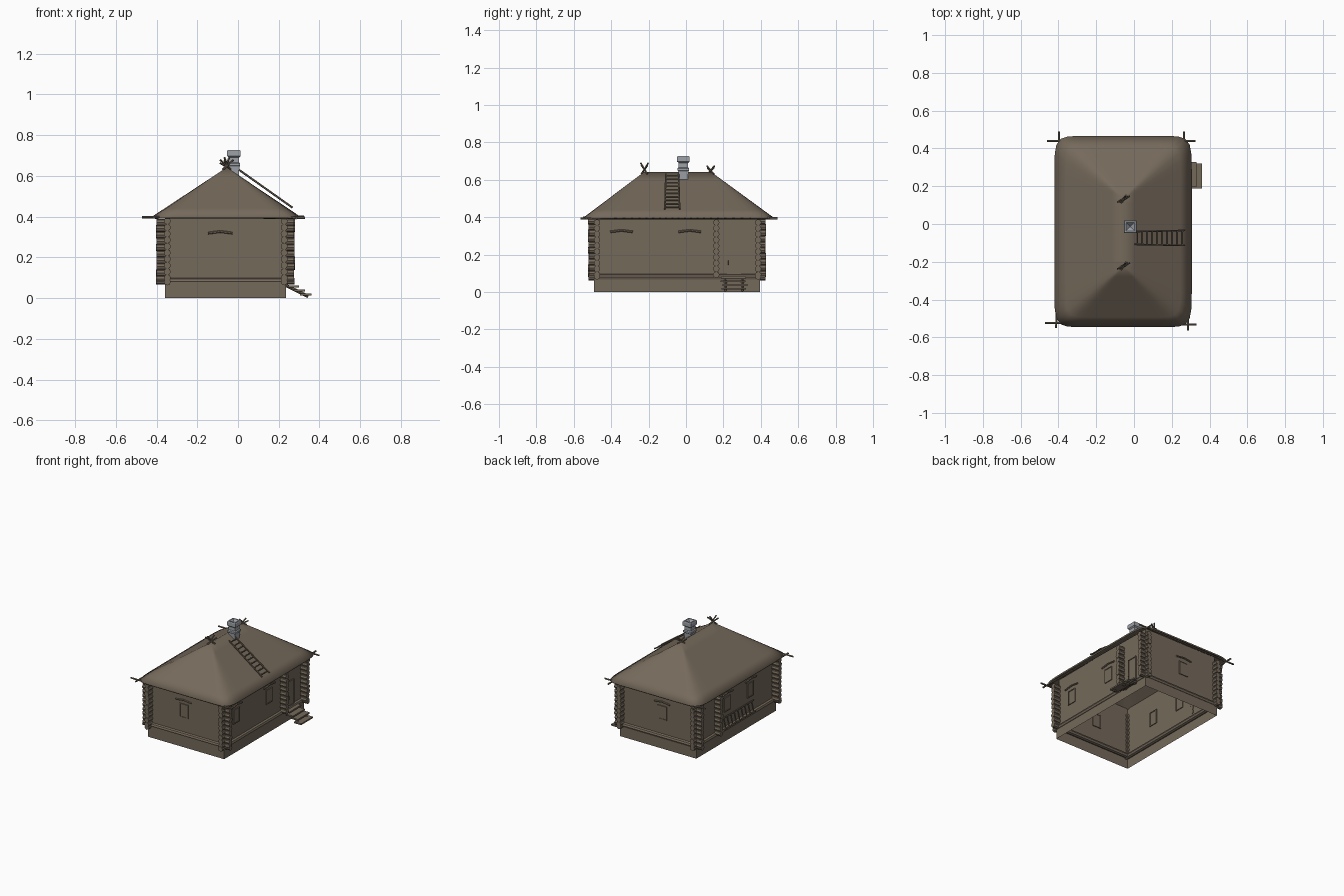
import bpy, bmesh, math, random
from mathutils import Vector

if "Cube" in bpy.data.objects:
    bpy.data.objects.remove(bpy.data.objects["Cube"])
random.seed(4)

def material(name, rgb):
    m = bpy.data.materials.new(name)
    m.diffuse_color = (*rgb, 1)
    m.use_nodes = True
    m.node_tree.nodes["Principled BSDF"].inputs["Base Color"].default_value = m.diffuse_color
    return m

WOOD = material("weathered brown", (0.178, 0.142, 0.104))
STONE = material("chimney grey", (0.34, 0.36, 0.39))

def finish(bm, name, mat=WOOD, smooth=False, recalc=True):
    if recalc:
        bmesh.ops.recalc_face_normals(bm, faces=bm.faces)
    me = bpy.data.meshes.new(name)
    bm.to_mesh(me)
    bm.free()
    me.materials.append(mat)
    for p in me.polygons:
        p.use_smooth = smooth
    ob = bpy.data.objects.new(name, me)
    bpy.context.collection.objects.link(ob)
    return ob

def add_box(bm, lo, hi):
    vs = bmesh.ops.create_cube(bm, size=1)["verts"]
    for v in vs:
        v.co = Vector([(a + b) / 2 + c * (b - a) for a, b, c in zip(lo, hi, v.co)])

def add_pole(bm, a, b, r=0.005, sides=6, r2=None):
    a, b = Vector(a), Vector(b)
    d = b - a
    vs = bmesh.ops.create_cone(bm, cap_ends=True, segments=sides, radius1=r,
                               radius2=r if r2 is None else r2, depth=d.length)["verts"]
    q = d.to_track_quat('Z', 'Y')
    for v in vs:
        v.co = q @ v.co + (a + b) / 2

def shell(name, x0, x1, y0, y1, z0, z1):
    """Open rectangular tube, without floor or ceiling."""
    bm = bmesh.new()
    pts = [(x0, y0), (x1, y0), (x1, y1), (x0, y1)]
    rings = [[bm.verts.new((x, y, z)) for x, y in pts] for z in (z0, z1)]
    for i in range(4):
        j = (i + 1) % 4
        bm.faces.new((rings[0][i], rings[0][j], rings[1][j], rings[1][i]))
    return finish(bm, name)

X0, X1, Y0, Y1 = -0.347, 0.227, -0.476, 0.386      # wall planes

# foundation and walls
shell("foundation", X0 - 0.011, X1 + 0.009, Y0 - 0.015, Y1 + 0.01, 0, 0.082)
shell("walls", X0, X1, Y0, Y1, 0.07, 0.43)

# bottom sill log around the walls
bm = bmesh.new()
for y in (Y0, Y1):
    add_pole(bm, (X0 - 0.055, y, 0.083), (X1 + 0.05, y, 0.083), 0.017, 8)
for x in (X0, X1):
    add_pole(bm, (x, Y0 - 0.045, 0.08), (x, Y1 + 0.04, 0.08), 0.017, 8)
finish(bm, "sill_logs")

# crossing log ends at the corners and at the inner wall
bm = bmesh.new()
n = 10
pitch = 0.31 / n
for i in range(n):
    z = 0.093 + pitch * i
    j = lambda: random.uniform(-0.003, 0.003)
    r = pitch * 0.56
    for y in (Y0, Y1):
        add_pole(bm, (X0 - 0.053 + j(), y, z), (X0 + 0.004, y, z), r, 8)
        add_pole(bm, (X1 - 0.004, y, z), (X1 + 0.05 + j(), y, z), r, 8)
    for x in (X0, X1):
        add_pole(bm, (x, Y0 - 0.045 + j(), z + 0.006), (x, Y0 + 0.004, z + 0.006), r, 8)
        add_pole(bm, (x, Y1 - 0.004, z + 0.006), (x, Y1 + 0.04 + j(), z + 0.006), r, 8)
    add_pole(bm, (X0 - 0.045 + j(), 0.162, z), (X0 + 0.004, 0.162, z), r, 8)
    add_pole(bm, (X1 - 0.004, 0.162, z), (X1 + 0.045 + j(), 0.162, z), r, 8)
finish(bm, "log_ends")

# windows: pane, frame and peaked lintel; axis is the wall normal direction
def opening(name, axis, side, c, z0, z1, w, lintel=True):
    bm = bmesh.new()
    plane = {(0, -1): X0, (0, 1): X1, (1, -1): Y0, (1, 1): Y1}[(axis, side)]
    def plate(u0, u1, a, b, t):
        d0, d1 = plane - t, plane + t
        if axis == 0:
            add_box(bm, (d0, u0, a), (d1, u1, b))
        else:
            add_box(bm, (u0, d0, a), (u1, d1, b))
    h, f = w / 2, 0.006
    plate(c - h, c + h, z0, z1, 0.003)
    for s in (-1, 1):
        plate(*sorted((c + s * h, c + s * (h - f))), z0, z1, 0.006)
    plate(c - h, c + h, z0, z0 + f, 0.006)
    plate(c - h, c + h, z1 - f, z1, 0.006)
    if lintel:
        d = plane + side * 0.006
        for s in (-1, 1):
            a, b = (c, d, z1 + 0.03), (c + s * 0.06, d, z1 + 0.022)
            if axis == 0:
                a, b = (d, c, z1 + 0.03), (d, c + s * 0.06, z1 + 0.022)
            add_pole(bm, a, b, 0.006)
    finish(bm, name)

for side, ys in ((1, (-0.345, 0.02)), (-1, (-0.22, 0.04))):
    for y in ys:
        opening("side_window", 0, side, y, 0.2, 0.3, 0.068)
for side in (-1, 1):
    opening("end_window", 1, side, -0.087, 0.2, 0.297, 0.068)
opening("door", 0, 1, 0.257, 0.09, 0.267, 0.076, lintel=False)
bm = bmesh.new()
add_pole(bm, (X1 + 0.01, 0.228, 0.145), (X1 + 0.01, 0.228, 0.17), 0.003)
finish(bm, "door_handle")

# hipped thatch roof: rounded rectangle eave lofted up to the ridge line
CX, CY, HX, HY = -0.058, -0.04, 0.364, 0.506
RX, RY0, RY1, RZ = -0.055, -0.225, 0.135, 0.642
bm = bmesh.new()
N, rings = 96, []
for k in range(7):
    t = k / 6
    ring = []
    for i in range(N):
        a = 2 * math.pi * (i + 0.5) / N
        c, s = math.cos(a), math.sin(a)
        q = (abs(c) ** 12 + abs(s) ** 12) ** (-1 / 12)
        x, y = CX + HX * c * q, CY + HY * s * q
        ry = min(max(y, RY0), RY1)
        ring.append(bm.verts.new((x + (RX - x) * t, y + (ry - y) * t, 0.4 + (RZ - 0.4) * t)))
    rings.append(ring)
for lo, hi in zip(rings, rings[1:]):
    for i in range(N):
        j = (i + 1) % N
        bm.faces.new((lo[i], lo[j], hi[j], hi[i]))
bmesh.ops.remove_doubles(bm, verts=bm.verts, dist=0.0005)
roof = finish(bm, "roof", smooth=True, recalc=True)
sol = roof.modifiers.new("thickness", 'SOLIDIFY')
sol.thickness = 0.01
sol.offset = -1

# eave poles sticking out beyond the roof corners
bm = bmesh.new()
add_pole(bm, (-0.46, 0.44, 0.396), (0.325, 0.44, 0.4), 0.006)
add_pole(bm, (-0.47, -0.523, 0.398), (0.33, -0.532, 0.395), 0.006)
add_pole(bm, (-0.412, -0.55, 0.397), (-0.396, 0.49, 0.393), 0.006)
add_pole(bm, (0.286, -0.565, 0.393), (0.264, 0.49, 0.395), 0.006)
finish(bm, "eave_poles")

# crossed sticks at both ridge ends
bm = bmesh.new()
for y, h in ((-0.222, 0.69), (0.132, 0.675)):
    for s in (-1, 1):
        add_pole(bm, (RX - s * 0.032, y - s * 0.016, h - 0.012),
                 (RX + s * 0.02, y + s * 0.016, 0.632), 0.005)
        add_pole(bm, (RX + s * 0.012, y + s * 0.02, h),
                 (RX - s * 0.012, y - s * 0.014, 0.632), 0.005)
finish(bm, "ridge_sticks")

# ladders: two rails and rungs between them
def ladder(name, a0, a1, b0, b1, n, skew=0.0):
    bm = bmesh.new()
    a0, a1, b0, b1 = map(Vector, (a0, a1, b0, b1))
    add_pole(bm, a0, a1, 0.005)
    add_pole(bm, b0, b1, 0.005)
    for i in range(n):
        t = (i + 0.5) / n
        add_pole(bm, a0.lerp(a1, t), b0.lerp(b1, min(1, t + skew)), 0.004)
    finish(bm, name)

ladder("roof_ladder", (0.005, -0.04, 0.63), (0.268, -0.034, 0.444),
       (0.005, -0.108, 0.63), (0.268, -0.113, 0.444), 10)
ladder("wall_ladder", (X0 - 0.028, -0.24, 0.1), (X0 - 0.028, 0.11, 0.1),
       (X0 - 0.012, -0.24, 0.17), (X0 - 0.012, 0.11, 0.17), 9)

# stacked square chimney with a hollow top
bm = bmesh.new()
profile = [(0.024, 0.6), (0.027, 0.645), (0.031, 0.65), (0.031, 0.662), (0.025, 0.667),
           (0.025, 0.69), (0.033, 0.697), (0.033, 0.722), (0.030, 0.727), (0.022, 0.727),
           (0.002, 0.705)]
prev = None
for h, z in profile:
    ring = [bm.verts.new((-0.02 + h * sx, -0.014 + h * sy, z))
            for sx, sy in ((-1, -1), (1, -1), (1, 1), (-1, 1))]
    if prev:
        for i in range(4):
            j = (i + 1) % 4
            bm.faces.new((prev[i], prev[j], ring[j], ring[i]))
    prev = ring
bm.faces.new(prev)
finish(bm, "chimney", STONE)

# entrance steps with stringers
bm = bmesh.new()
for i in range(4):
    x, dy = 0.215 + 0.03 * i, random.uniform(-0.006, 0.006)
    z = 0.078 - 0.02 * i
    add_box(bm, (x, 0.19 + dy, z - 0.005), (x + 0.055, 0.322 + dy, z + 0.005))
for y in (0.21, 0.302):
    add_pole(bm, (0.23, y, 0.065), (0.345, y, 0.008), 0.008, 4)
finish(bm, "steps")
